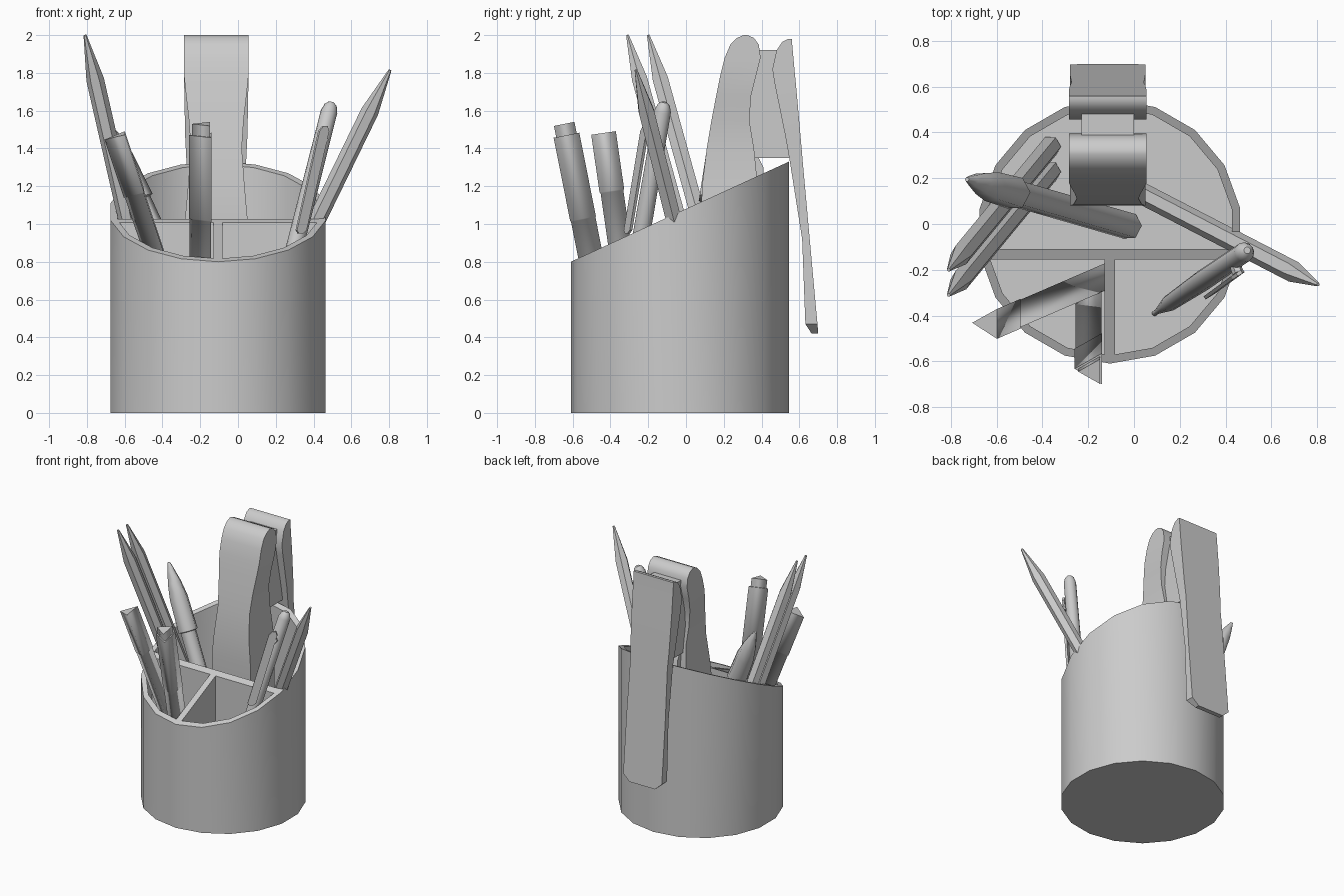
import bpy, bmesh, math
from mathutils import Vector

if "Cube" in bpy.data.objects:
    bpy.data.objects.remove(bpy.data.objects["Cube"], do_unlink=True)

grey = bpy.data.materials.new("plain_grey")
grey.use_nodes = True
grey.diffuse_color = (0.6, 0.6, 0.6, 1)
grey.node_tree.nodes["Principled BSDF"].inputs["Base Color"].default_value = (0.6, 0.6, 0.6, 1)

CUP_X, CUP_Y, CUP_R, WALL, FLOOR = -0.105, -0.032, 0.578, 0.036, 0.04


def rim(y):
    """Height of the slanted rim."""
    return 0.8 + 0.459 * (y + 0.61)


def finish(bm, name, angle=35):
    bmesh.ops.recalc_face_normals(bm, faces=bm.faces[:])
    mesh = bpy.data.meshes.new(name)
    bm.to_mesh(mesh)
    bm.free()
    mesh.materials.append(grey)
    obj = bpy.data.objects.new(name, mesh)
    bpy.context.collection.objects.link(obj)
    if angle:
        mesh.shade_smooth()
        mesh.set_sharp_from_angle(angle=math.radians(angle))
    return obj


def skin(bm, rings, smooth=False):
    """Join rings of points with quads and cap both ends."""
    loops = [[bm.verts.new(p) for p in ring] for ring in rings]
    for a, b in zip(loops, loops[1:]):
        for i in range(len(a)):
            j = (i + 1) % len(a)
            bm.faces.new((a[i], a[j], b[j], b[i])).smooth = smooth
    bm.faces.new(loops[0][::-1])
    bm.faces.new(loops[-1])


def tube(name, bottom, top, profile, sides, angle=35, phase=0):
    """Turned shape along a slanted axis; profile is (distance from top, radius)."""
    bottom, top = Vector(bottom), Vector(top)
    axis = (top - bottom).normalized()
    u = (Vector((1, 0, 0)) - axis * axis.x).normalized()
    v = axis.cross(u)
    rings = []
    for dist, r in profile + [((top - bottom).length, profile[-1][1])]:
        c = top - axis * dist
        rings.append([c + r * (u * math.cos(t) + v * math.sin(t)) for t in
                      (phase + math.tau * i / sides for i in range(sides))])
    bm = bmesh.new()
    skin(bm, rings, smooth=True)
    return finish(bm, name, angle)


def slab(name, cx, rows):
    """Upright bar from rows of (z, front y, back y, half width)."""
    bm = bmesh.new()
    skin(bm, [[(cx - w, f, z), (cx + w, f, z), (cx + w, b, z), (cx - w, b, z)]
              for z, f, b, w in rows])
    return finish(bm, name)


def divider(name, x0, x1, y0, y1):
    bm = bmesh.new()
    corners = [(x0, y0), (x1, y0), (x1, y1), (x0, y1)]
    skin(bm, [[(x, y, FLOOR / 2) for x, y in corners],
              [(x, y, rim(y) - 0.002) for x, y in corners]])
    finish(bm, name, 0)


# Cup: outside wall, slanted rim, inside wall and floor
def cup_ring(r, height):
    pts = []
    for i in range(18):
        t = math.radians(10 + 20 * i)
        x, y = CUP_X + r * math.cos(t), CUP_Y + r * math.sin(t)
        pts.append((x, y, rim(y) if height is None else height))
    return pts


bm = bmesh.new()
inner = CUP_R - WALL
skin(bm, [cup_ring(CUP_R, 0), cup_ring(CUP_R, None), cup_ring(inner, None), cup_ring(inner, FLOOR)])
finish(bm, "cup")
divider("cross_divider", -0.655, 0.445, -0.155, -0.11)
divider("front_divider", -0.13, -0.083, -0.585, -0.15)

# Pencils
PENCIL = [(0, 0.008), (0.25, 0.047)]
for name, bottom, top in (
        ("left_pencil_back", (-0.365, 0.34, 0.05), (-0.81, -0.2, 2)),
        ("left_pencil_front", (-0.365, 0.23, 0.05), (-0.81, -0.31, 2)),
        ("right_pencil", (-0.055, 0.18, 0.05), (0.805, -0.265, 1.815))):
    tube(name, bottom, top, PENCIL, 6)

# Three-sided markers
tube("capped_marker", (-0.16, -0.23, 0.05), (-0.635, -0.435, 1.47),
     [(0, 0.076), (0.325, 0.076), (0.33, 0.07)], 3, 0, math.pi / 3)
tube("short_marker", (-0.18, -0.35, 0.05), (-0.18, -0.633, 1.47),
     [(0, 0.08), (0.45, 0.08), (0.455, 0.076)], 3, 0, math.pi / 3)
tube("short_marker_plug", (-0.18, -0.625, 1.43), (-0.18, -0.645, 1.53),
     [(0, 0.064)], 3, 0, math.pi / 3)

# Pointed pen
tube("pointed_pen", (-0.02, -0.01, 0.05), (-0.73, 0.195, 1.58),
     [(0, 0.01), (0.06, 0.028), (0.15, 0.052), (0.26, 0.07), (0.5, 0.075), (0.505, 0.06)], 6, 65)

# Ballpoint pen with its clip
tube("ballpoint_pen", (0.09, -0.39, 0.05), (0.495, -0.115, 1.645),
     [(0, 0.015), (0.015, 0.032), (0.05, 0.044), (0.8, 0.046), (1.4, 0.036), (1.62, 0.012)], 12)
bm = bmesh.new()
rows = []
for k, half in ((0, 0.012), (0.03, 0.03), (0.95, 0.03), (1, 0.012)):
    c = Vector((0.33, -0.31, 0.95)).lerp(Vector((0.46, -0.215, 1.52)), k)
    side, out = Vector((0.85, 0.53, 0)) * half, Vector((0.53, -0.85, 0)) * 0.008
    rows.append([c - side - out, c + side - out, c + side + out, c - side + out])
skin(bm, rows)
finish(bm, "ballpoint_clip", 0)
tube("ballpoint_clip_joint", (0.435, -0.16, 1.43), (0.455, -0.215, 1.45), [(0, 0.025)], 6)

# Stapler: front arm, back plate and the magazine between them
SX = -0.115
slab("stapler_arm", SX, [
    (0.45, 0.15, 0.33, 0.09), (0.52, 0.1, 0.36, 0.14), (0.7, 0.085, 0.37, 0.165),
    (1.03, 0.08, 0.38, 0.165), (1.2, 0.085, 0.38, 0.15), (1.4, 0.11, 0.36, 0.135),
    (1.55, 0.135, 0.335, 0.145), (1.68, 0.16, 0.345, 0.16), (1.78, 0.18, 0.37, 0.17),
    (1.88, 0.205, 0.395, 0.17), (1.95, 0.235, 0.385, 0.17), (1.985, 0.27, 0.36, 0.17),
    (2, 0.305, 0.325, 0.17)])
slab("stapler_base", SX, [
    (0.42, 0.665, 0.7, 0.11), (0.47, 0.632, 0.696, 0.165), (0.92, 0.615, 0.655, 0.165),
    (1.33, 0.55, 0.618, 0.158), (1.47, 0.525, 0.606, 0.165), (1.74, 0.47, 0.582, 0.17),
    (1.82, 0.457, 0.574, 0.17), (1.92, 0.48, 0.565, 0.17), (1.965, 0.51, 0.561, 0.17),
    (1.98, 0.54, 0.56, 0.17)])
slab("stapler_magazine", SX, [
    (1.35, 0.3, 0.56, 0.115), (1.7, 0.3, 0.52, 0.115), (1.92, 0.33, 0.5, 0.115)])
slab("stapler_tongue", SX, [(0.5, 0.34, 0.43, 0.1), (1.3, 0.34, 0.41, 0.1), (1.36, 0.34, 0.38, 0.1)])
